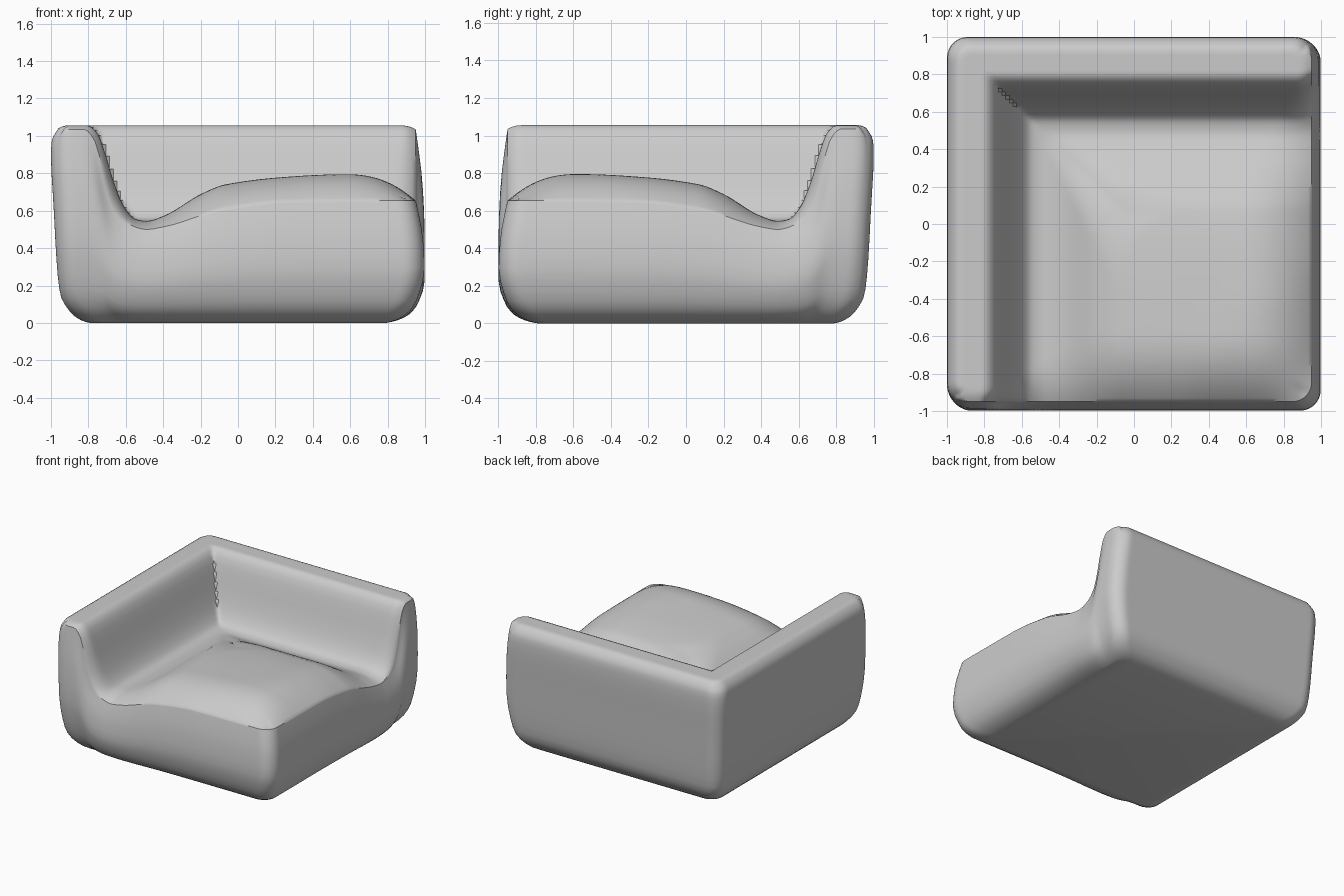
import bpy, bmesh
from math import hypot

if "Cube" in bpy.data.objects:
    bpy.data.objects.remove(bpy.data.objects["Cube"])


def curve(points):
    """Smooth monotone curve through (x, y) points."""
    s = [(b[1] - a[1]) / (b[0] - a[0]) for a, b in zip(points, points[1:])]
    m = [s[0]] + [2 * a * b / (a + b) if a * b > 0 else 0
                  for a, b in zip(s, s[1:])] + [s[-1]]

    def f(x):
        x = min(max(x, points[0][0]), points[-1][0])
        i = 0
        while i < len(s) - 1 and x > points[i + 1][0]:
            i += 1
        (x0, y0), (x1, y1) = points[i], points[i + 1]
        w = x1 - x0
        t = (x - x0) / w
        return (y0 * (1 + 2 * t) * (1 - t) ** 2 + m[i] * w * t * (1 - t) ** 2
                + y1 * t * t * (3 - 2 * t) + m[i + 1] * w * t * t * (t - 1))
    return f


# Height from the backrest inwards: crown of the cushion, and seam at its open ends
crown = curve([(0, 1.01), (.02, 1.04), (.06, 1.055), (.18, 1.055), (.23, 1.02), (.265, .94),
               (.32, .76), (.38, .62), (.44, .555), (.5, .545), (.6, .575), (.8, .69),
               (.93, .74), (1.25, .78), (1.5, .795), (2, .795)])
seam = curve([(0, 1.01), (.05, 1.035), (.16, 1.035), (.21, .99), (.25, .87), (.28, .74),
              (.33, .6), (.4, .53), (.5, .5), (.6, .515), (.93, .61), (1.3, .65), (2, .655)])
# Half width from floor to seam: backrest sides and open seat sides
back_side = curve([(0, .79), (.01, .83), (.05, .89), (.15, .95), (.3, .968), (.6, .985),
                   (.9, 1), (.97, .995), (1, .98)])
open_side = curve([(0, .79), (.015, .83), (.05, .88), (.1, .92), (.2, .96), (.45, .998),
                   (.7, .988), (.9, .965), (1, .95)])
R = .11


def place(u, v, t):
    """Unit square to rounded square at relative wall height t."""
    a, b = (abs(u) - 1 + R) / R, (abs(v) - 1 + R) / R
    if a > 0 and b > 0:
        k = max(a, b) / hypot(a, b)
        u = (1 - R + R * a * k) * (1 if u > 0 else -1)
        v = (1 - R + R * b * k) * (1 if v > 0 else -1)
    return (u * (open_side(t) if u > 0 else back_side(t)),
            v * (back_side(t) if v > 0 else open_side(t)))


def depth(u, v):
    """Mitred distance from the two backrests, softened over the seat."""
    a, b = 1 + u, 1 - v
    d = min(a, b)
    k = .5 * min(max((d - .45) / .5, 0), 1)
    if k > 0:
        h = max(k - abs(a - b), 0) / k
        d -= h * h * k / 4
    return d


def top_z(u, v):
    d = depth(u, v)
    w = .08 + .32 * min(max((d - .25) / .5, 0), 1)
    fx, fy = (max(0, 1 - e / w) ** 2.4 for e in (1 - u, 1 + v))
    f = 1 - (1 - fx) * (1 - fy)
    return crown(d) + (seam(d) - crown(d)) * f


N = 100
bm = bmesh.new()
# Upholstered top
grid = []
for i in range(N + 1):
    row = []
    for j in range(N + 1):
        u, v = 2 * i / N - 1, 2 * j / N - 1
        row.append(bm.verts.new((*place(u, v, 1), top_z(u, v))))
    grid.append(row)
for i in range(N):
    for j in range(N):
        bm.faces.new((grid[i][j], grid[i + 1][j], grid[i + 1][j + 1], grid[i][j + 1]))

# Bulging walls from the seam to the floor
loop = ([(i, 0) for i in range(N)] + [(N, j) for j in range(N)]
        + [(i, N) for i in range(N, 0, -1)] + [(0, j) for j in range(N, 0, -1)])
ring = [grid[i][j] for i, j in loop]
rims = [p.co.z for p in ring]
for t in (.985, .96, .92, .86, .78, .68, .57, .45, .34, .25, .18, .13, .09, .06, .035, .015, .006, 0):
    new = [bm.verts.new((*place(2 * i / N - 1, 2 * j / N - 1, t), z * t))
           for (i, j), z in zip(loop, rims)]
    for k in range(len(ring)):
        n = (k + 1) % len(ring)
        bm.faces.new((ring[k], new[k], new[n], ring[n]))
    ring = new
# Flat underside
bm.faces.new(ring[::-1])
bmesh.ops.recalc_face_normals(bm, faces=bm.faces)

mesh = bpy.data.meshes.new("corner_seat")
bm.to_mesh(mesh)
bm.free()
seat = bpy.data.objects.new("corner_seat", mesh)
bpy.context.collection.objects.link(seat)
bpy.context.view_layer.objects.active = seat
seat.select_set(True)
bpy.ops.object.shade_smooth_by_angle(angle=.7)
